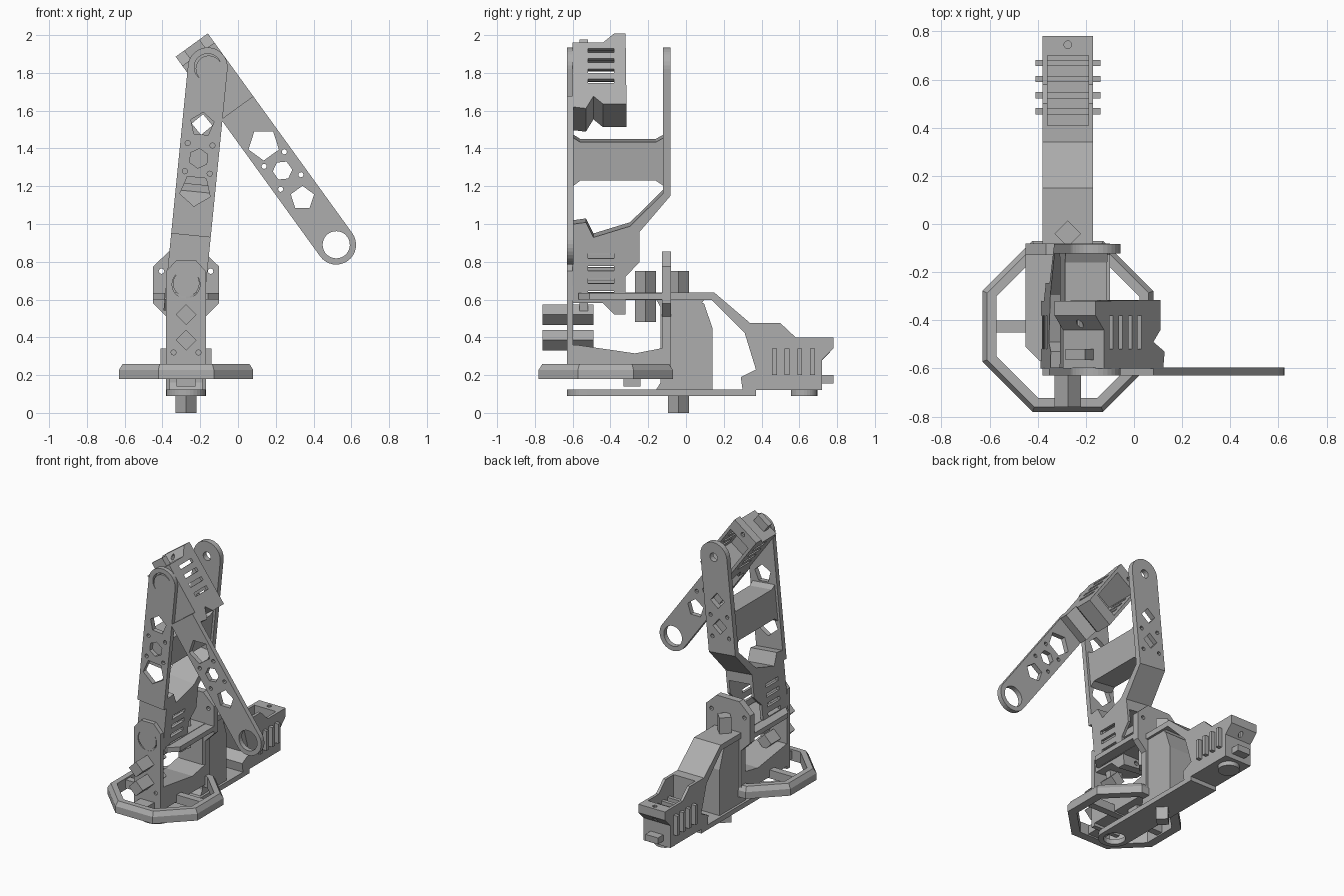
import bpy, bmesh, math
from mathutils import Matrix, Vector

if "Cube" in bpy.data.objects:
    bpy.data.objects.remove(bpy.data.objects["Cube"])

grey = bpy.data.materials.new("printed_grey")
grey.diffuse_color = (0.42, 0.42, 0.42, 1)
grey.use_nodes = True
grey.node_tree.nodes["Principled BSDF"].inputs["Base Color"].default_value = grey.diffuse_color
I = Matrix.Identity(4)
ORDER = {'x': (2, 0, 1), 'y': (0, 2, 1), 'z': (0, 1, 2)}


def prism(name, pts, axis, lo, hi, m=I):
    """Extrude a 2D outline along an axis, then place it with m."""
    bm = bmesh.new()
    o = ORDER[axis]
    rows = [[bm.verts.new(m @ Vector([(p[0], p[1], h)[k] for k in o])) for p in pts] for h in (lo, hi)]
    n = len(pts)
    bm.faces.new(rows[0])
    bm.faces.new(rows[1])
    for i in range(n):
        j = (i + 1) % n
        bm.faces.new((rows[0][i], rows[0][j], rows[1][j], rows[1][i]))
    bmesh.ops.recalc_face_normals(bm, faces=bm.faces)
    me = bpy.data.meshes.new(name)
    bm.to_mesh(me)
    bm.free()
    me.materials.append(grey)
    ob = bpy.data.objects.new(name, me)
    bpy.context.collection.objects.link(ob)
    return ob


def ngon(n, r, a=0, b=0, rot=0):
    return [(a + r * math.cos(rot + math.tau * i / n), b + r * math.sin(rot + math.tau * i / n)) for i in range(n)]


def rect(a0, a1, b0, b1):
    return [(a0, b0), (a1, b0), (a1, b1), (a0, b1)]


def cut(ob, cutters):
    for c in cutters:
        c.hide_render = True
        md = ob.modifiers.new("cut", 'BOOLEAN')
        md.operation = 'DIFFERENCE'
        md.solver = 'EXACT'
        md.object = c
    dg = bpy.context.evaluated_depsgraph_get()
    me = bpy.data.meshes.new_from_object(ob.evaluated_get(dg))
    ob.modifiers.clear()
    ob.data = me
    for c in cutters:
        bpy.data.objects.remove(c)


def tongue(length, w=0.105):
    """Plate outline with one rounded end."""
    arc = [(w + w * math.cos(t), w * math.sin(t)) for t in [math.pi / 2 + math.pi * i / 16 for i in range(17)]]
    return arc + [(length, -w), (length, w)]


# link frame: local x runs along the link, y across the fork, z is the width
def link(name, m, fork, solid_cutters):
    holes = [ngon(28, 0.072, 0.105)]
    if not solid_cutters:
        holes += [ngon(5, 0.065, 0.41, 0, math.pi), ngon(6, 0.052, 0.59), ngon(5, 0.085, 0.76)]
        holes += [ngon(8, 0.014, u, s * 0.066) for u in (0.515, 0.665) for s in (-1, 1)]
    plate = prism(name + "_long_plate", tongue(1.0), 'y', 0, 0.035, m)
    cut(plate, [prism("cutter", h, 'y', -0.1, 0.1, m) for h in holes])

    # motor housing, with the sloping shoulder on forked links
    inner = [(1.41, 0.31), (1.41, 0.25), (1.35, 0.19), (1.35, 0.03), (0.93, 0.03), (0.92, 0.1), (1.0, 0.14)]
    if fork:
        prof = inner + [(0.96, 0.27), (0.94, 0.335), (0.765, 0.51), (0.78, 0.547), (0.97, 0.385), (1.13, 0.385), (1.21, 0.31)]
    else:
        prof = inner + [(0.95, 0.19), (0.95, 0.315)]
    house = prism(name + "_motor_housing", prof, 'z', -0.105, 0.105, m)
    cutters = [prism("cutter", rect(1.04, 1.33, 0.06, 0.6), 'z', -0.085, 0.085, m),
               prism("cutter", ngon(10, 0.016, 1.375), 'y', 0.15, 0.5, m)]
    for i in range(4):
        bar = rect(1.085 + 0.067 * i, 1.111 + 0.067 * i, 0.11, 0.25)
        if solid_cutters:
            prism(name + "_cooling_fin", bar, 'z', -0.135, 0.135, m)
        else:
            cutters.append(prism("cutter", bar, 'z', -0.2, 0.2, m))
    cut(house, cutters)
    prism(name + "_connector", rect(1.33, 1.41, 0.065, 0.11), 'z', -0.05, 0.05, m)
    prism(name + "_motor_horn", ngon(28, 0.07, 1.255), 'y', 0, 0.035, m)

    if fork:
        # second arm of the fork and the bridge between the two arms
        top = prism(name + "_short_plate", tongue(0.78), 'y', 0.508, 0.547, m)
        small = [ngon(16, 0.03, 0.105)]
        if not solid_cutters:
            small += [ngon(4, 0.055, 0.41), ngon(4, 0.055, 0.59)]
            small += [ngon(8, 0.014, u, s * 0.066) for u in (0.515, 0.665) for s in (-1, 1)]
        cut(top, [prism("cutter", h, 'y', 0.4, 0.7, m) for h in small])
        prism(name + "_bridge", [(0.47, 0.03), (0.495, 0.07), (0.495, 0.47), (0.47, 0.515), (0.73, 0.515),
                                 (0.70, 0.47), (0.70, 0.07), (0.73, 0.03)], 'z', -0.088, 0.088, m)


def frame(origin, u, v):
    u, v = Vector(u).normalized(), Vector(v)
    w = u.cross(v)
    r = Matrix((u, v, w)).transposed().to_4x4()
    return Matrix.Translation(origin) @ r


X = -0.275
m1 = frame((X, -0.63, 0.09), (0, 1, 0), (0, 0, 1))


def hinge_frame(px, pz, u):
    d = Vector(u).normalized()
    return frame(Vector((px, -0.63, pz)) - 0.105 * d, d, (0, 1, 0))


# three links: lying foot, upright arm, hanging arm
link("lower_link", m1, True, True)
link("middle_link", hinge_frame(-0.16, 1.83, (-0.115, 0, -1.15)), True, False)
link("end_link", hinge_frame(0.52, 0.89, (-0.68, 0, 0.94)), False, False)

# lower link brace and diamond pegs
prism("lower_brace", [(0.69, 0.03), (0.69, 0.5), (0.725, 0.49), (0.77, 0.36), (0.77, 0.03)], 'z', -0.088, 0.088, m1)
prism("peg_long", ngon(4, 0.055, X, -0.04), 'z', 0, 0.75)
prism("peg_short", ngon(4, 0.055, X, -0.215), 'z', 0.48, 0.75)

# octagonal base ring with bevelled upper edge
CY = -0.425
c8 = 1 / math.cos(math.pi / 8)
bm = bmesh.new()
section = [(0.355, 0.18), (0.355, 0.228), (0.335, 0.26), (0.297, 0.26), (0.297, 0.18)]
# flats measured from the plan: slightly longer straight sides
loops = [[bm.verts.new((p[0], p[1], z)) for p in ngon(8, r * c8, X, CY, math.pi / 8)] for r, z in section]
for k in range(5):
    a, b = loops[k], loops[(k + 1) % 5]
    for i in range(8):
        j = (i + 1) % 8
        bm.faces.new((a[i], a[j], b[j], b[i]))
bmesh.ops.recalc_face_normals(bm, faces=bm.faces)
me = bpy.data.meshes.new("base_ring")
bm.to_mesh(me)
bm.free()
me.materials.append(grey)
bpy.context.collection.objects.link(bpy.data.objects.new("base_ring", me))

# base spokes, hub and under-block
prism("side_spoke", rect(X - 0.31, X + 0.31, CY - 0.025, CY + 0.025), 'z', 0.19, 0.25)
prism("front_spoke", rect(X - 0.055, X + 0.055, -0.74, -0.6), 'z', 0.19, 0.25)
prism("hub", [(-0.62, 0.2), (-0.62, 0.36), (-0.58, 0.36), (-0.27, 0.315), (-0.14, 0.34), (-0.08, 0.34), (-0.08, 0.2)],
      'x', X - 0.105, X + 0.105)
prism("under_block", rect(X - 0.05, X + 0.05, -0.33, -0.24), 'z', 0.14, 0.21)

# front bracket plate with hinge hole and diamond pegs
front = prism("front_bracket", [(X - 0.105, 0.18), (X + 0.105, 0.18), (X + 0.105, 0.75), (X + 0.05, 0.81),
                                (X - 0.05, 0.81), (X - 0.105, 0.75)], 'y', -0.63, -0.598)
cut(front, [prism("cutter", ngon(28, 0.074, X, 0.68), 'y', -0.8, -0.5)]
    + [prism("cutter", ngon(8, 0.014, X + s * 0.066, 0.32), 'y', -0.8, -0.61) for s in (-1, 1)])
for z in (0.52, 0.385):
    prism("bracket_peg", ngon(4, 0.055, X, z), 'y', -0.76, -0.49)

# rear bracket plate, wide octagonal head on a narrow stem
half = [(0.105, 0.2), (0.105, 0.51), (0.175, 0.58), (0.175, 0.775), (0.09, 0.855)]
rear = prism("rear_bracket", [(X + a, z) for a, z in half] + [(X - a, z) for a, z in reversed(half)], 'y', -0.128, -0.08)
cut(rear, [prism("cutter", ngon(8, 0.015, X + s * 0.13, 0.75), 'y', -0.3, 0.1) for s in (-1, 1)])

# wide shelf under the upright arm
prism("shelf", [(X - 0.175, -0.1), (X - 0.175, -0.51), (X - 0.115, -0.57), (X + 0.115, -0.57),
                (X + 0.175, -0.51), (X + 0.175, -0.1)], 'z', 0.6, 0.634)
